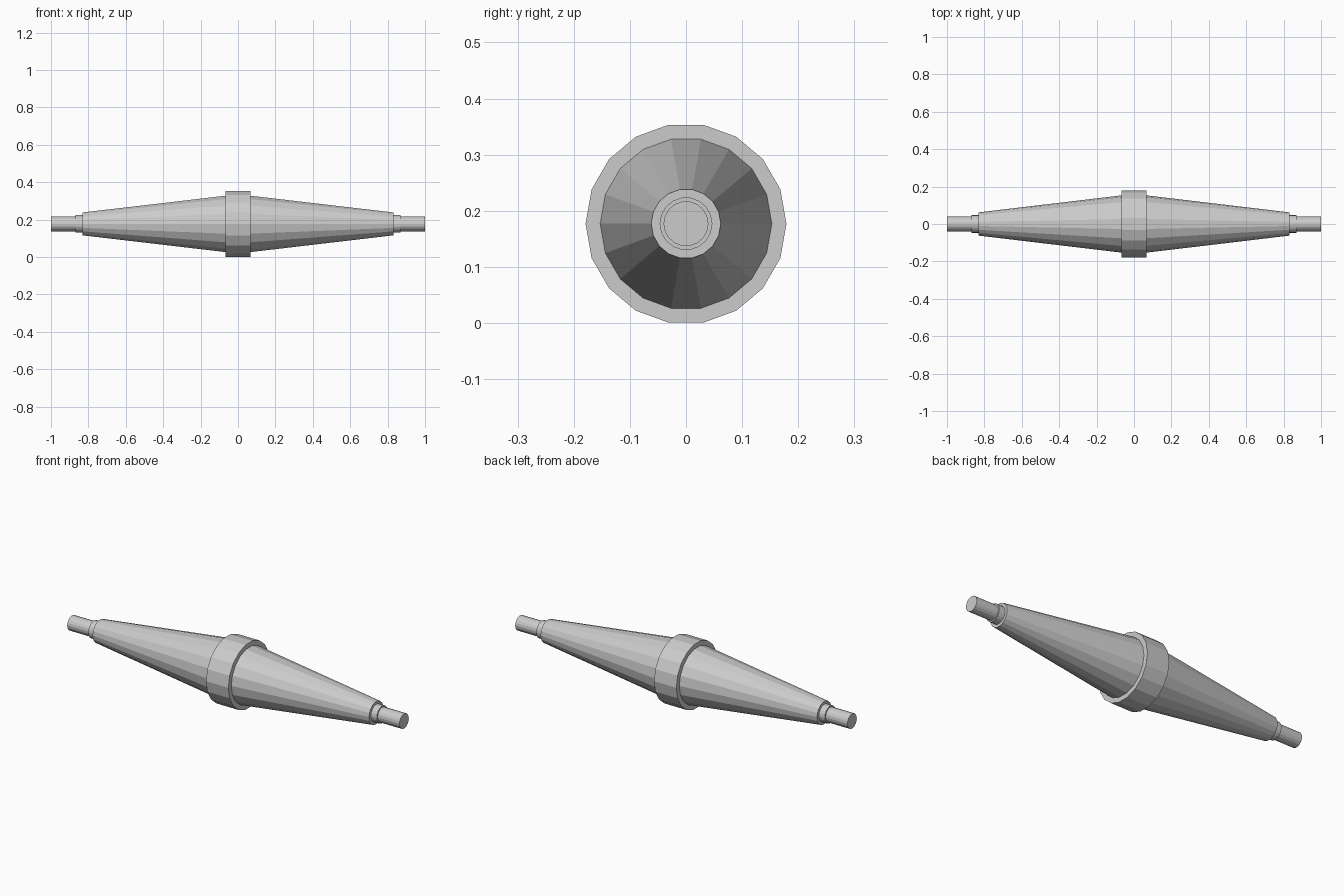
import bpy, bmesh, math

if "Cube" in bpy.data.objects:
    bpy.data.objects.remove(bpy.data.objects["Cube"])

SIDES = 18
AXIS_Z = 0.177


def lathe(name, profile, mirror=False):
    """Closed faceted solid turned about the x axis from (x, radius) points."""
    bm = bmesh.new()
    rings = []
    for x, r in profile:
        ring = []
        for i in range(SIDES):
            a = 2 * math.pi * i / SIDES
            ring.append(bm.verts.new((x, r * math.cos(a), r * math.sin(a))))
        rings.append(ring)
    for a, b in zip(rings, rings[1:]):
        for i in range(SIDES):
            j = (i + 1) % SIDES
            bm.faces.new((a[i], a[j], b[j], b[i]))
    bm.faces.new(rings[0])
    bm.faces.new(rings[-1])
    bmesh.ops.recalc_face_normals(bm, faces=bm.faces)
    mesh = bpy.data.meshes.new(name)
    bm.to_mesh(mesh)
    bm.free()
    obj = bpy.data.objects.new(name, mesh)
    obj.location.z = AXIS_Z
    bpy.context.collection.objects.link(obj)
    if mirror:
        obj.modifiers.new("both_ends", 'MIRROR').use_axis[0] = True
    return obj


# Raised band around the middle
lathe("centre_band", [(-0.067, 0.179), (0.067, 0.179)])

# Long tapering body, running unbroken under the band
lathe("tapered_body", [(-0.832, 0.062), (-0.067, 0.153), (0.067, 0.153), (0.832, 0.062)])

# Stepped collar and spindle at each end
lathe("end_spindles", [(0.82, 0.047), (0.868, 0.047), (0.868, 0.040), (1.0, 0.040)], mirror=True)
